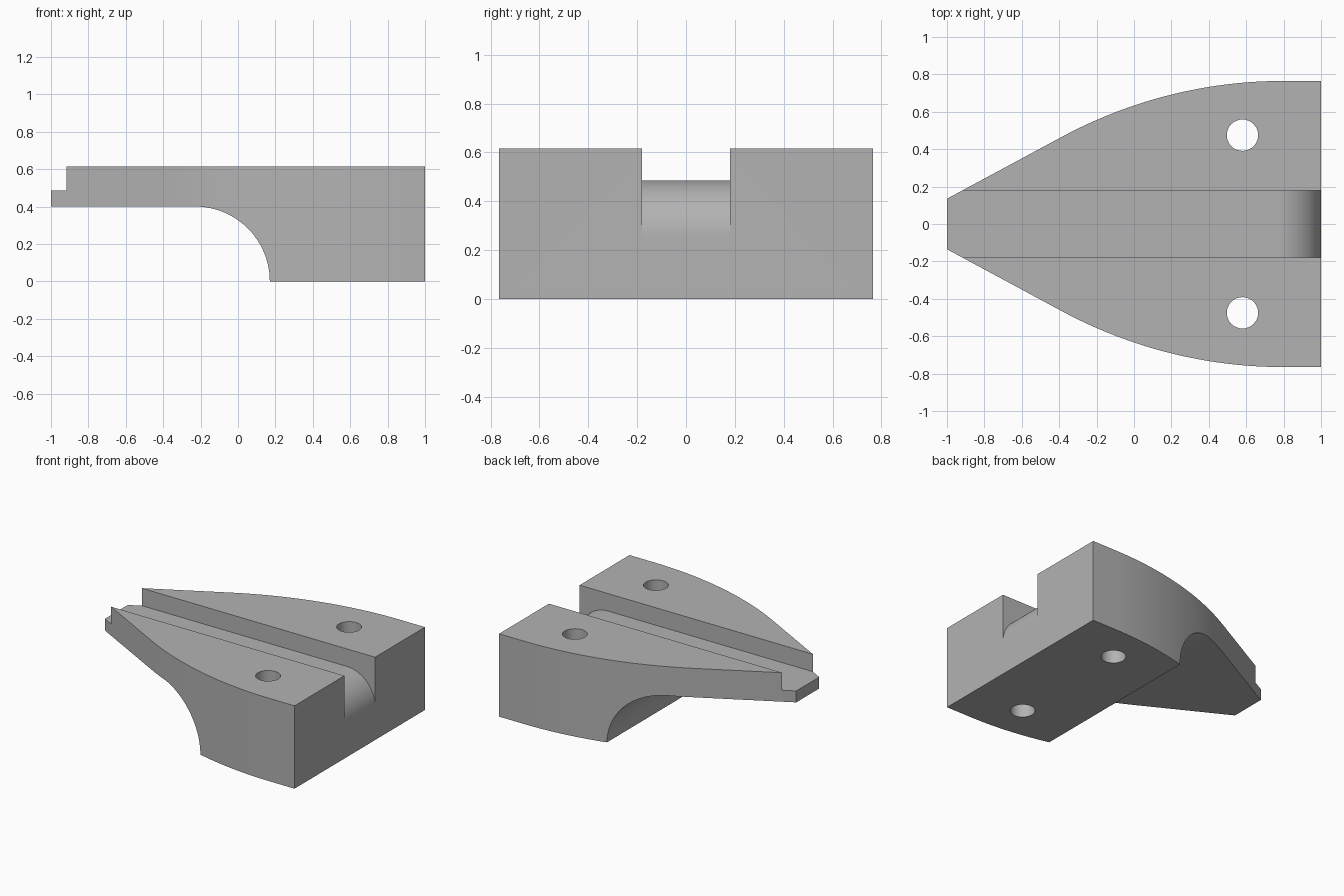
import bpy, bmesh
from math import sin, cos, pi, radians
from mathutils import Vector

cube = bpy.data.objects.get("Cube")
if cube:
    bpy.data.objects.remove(cube, do_unlink=True)


def arc(cx, cy, r, start, end, steps):
    angles = [radians(start + (end - start) * i / steps) for i in range(steps + 1)]
    return [(cx + r * cos(a), cy + r * sin(a)) for a in angles]


def extrude(name, points, direction):
    """Extrude a closed loop of 3D points along a direction."""
    bm = bmesh.new()
    face = bm.faces.new([bm.verts.new(p) for p in points])
    result = bmesh.ops.extrude_face_region(bm, geom=[face])
    moved = [g for g in result["geom"] if isinstance(g, bmesh.types.BMVert)]
    bmesh.ops.translate(bm, vec=Vector(direction), verts=moved)
    bmesh.ops.recalc_face_normals(bm, faces=bm.faces)
    mesh = bpy.data.meshes.new(name)
    bm.to_mesh(mesh)
    bm.free()
    obj = bpy.data.objects.new(name, mesh)
    bpy.context.collection.objects.link(obj)
    return obj


def side_prism(name, profile, half_width):
    return extrude(name, [(x, -half_width, z) for x, z in profile],
                   (0, 2 * half_width, 0))


def cut(target, tool):
    mod = target.modifiers.new(tool.name, 'BOOLEAN')
    mod.operation = 'DIFFERENCE'
    mod.solver = 'EXACT'
    mod.object = tool
    bpy.context.view_layer.objects.active = target
    bpy.ops.object.modifier_apply(modifier=mod.name)
    bpy.data.objects.remove(tool, do_unlink=True)


# Body: tapered plan with a broad arc on each flank
HALF, HEIGHT, RADIUS = 0.765, 0.615, 2.5
flank = [(1, HALF)] + arc(0.8, HALF - RADIUS, RADIUS, 90, 118.4, 24) + [(-1, 0.135)]
plan = flank + [(x, -y) for x, y in reversed(flank)]
body = extrude("wedge_block", [(x, y, 0) for x, y in plan], (0, 0, HEIGHT))

# Undercut beneath the narrow end
undercut = arc(-0.23, 0, 0.4, 0, 90, 24)
undercut = [(0.17, -0.2)] + undercut + [(-1.2, 0.4), (-1.2, -0.2)]
cut(body, side_prism("undercut", undercut, 1))

# Central channel that rolls down over the wide end
LIP = 0.235
channel = [(-1.2, 0.485)] + arc(1 - LIP, 0.485 - LIP, LIP, 90, 0, 20)
channel += [(1.2, 0.485 - LIP), (1.2, 0.9), (-1.2, 0.9)]
cut(body, side_prism("channel", channel, 0.18))

# Two vertical bolt holes
for side in (-1, 1):
    ring = arc(0.58, side * 0.475, 0.084, 0, 348.75, 31)
    cut(body, extrude("bolt_hole", [(x, y, -0.2) for x, y in ring], (0, 0, 1.2)))

# Colour and shading
grey = bpy.data.materials.new("plain grey")
grey.use_nodes = True
colour = (0.45, 0.45, 0.45, 1)
grey.diffuse_color = colour
grey.node_tree.nodes["Principled BSDF"].inputs["Base Color"].default_value = colour
body.data.materials.clear()
body.data.materials.append(grey)

bpy.ops.object.select_all(action='DESELECT')
body.select_set(True)
bpy.context.view_layer.objects.active = body
bpy.ops.object.shade_smooth_by_angle(angle=radians(30))
